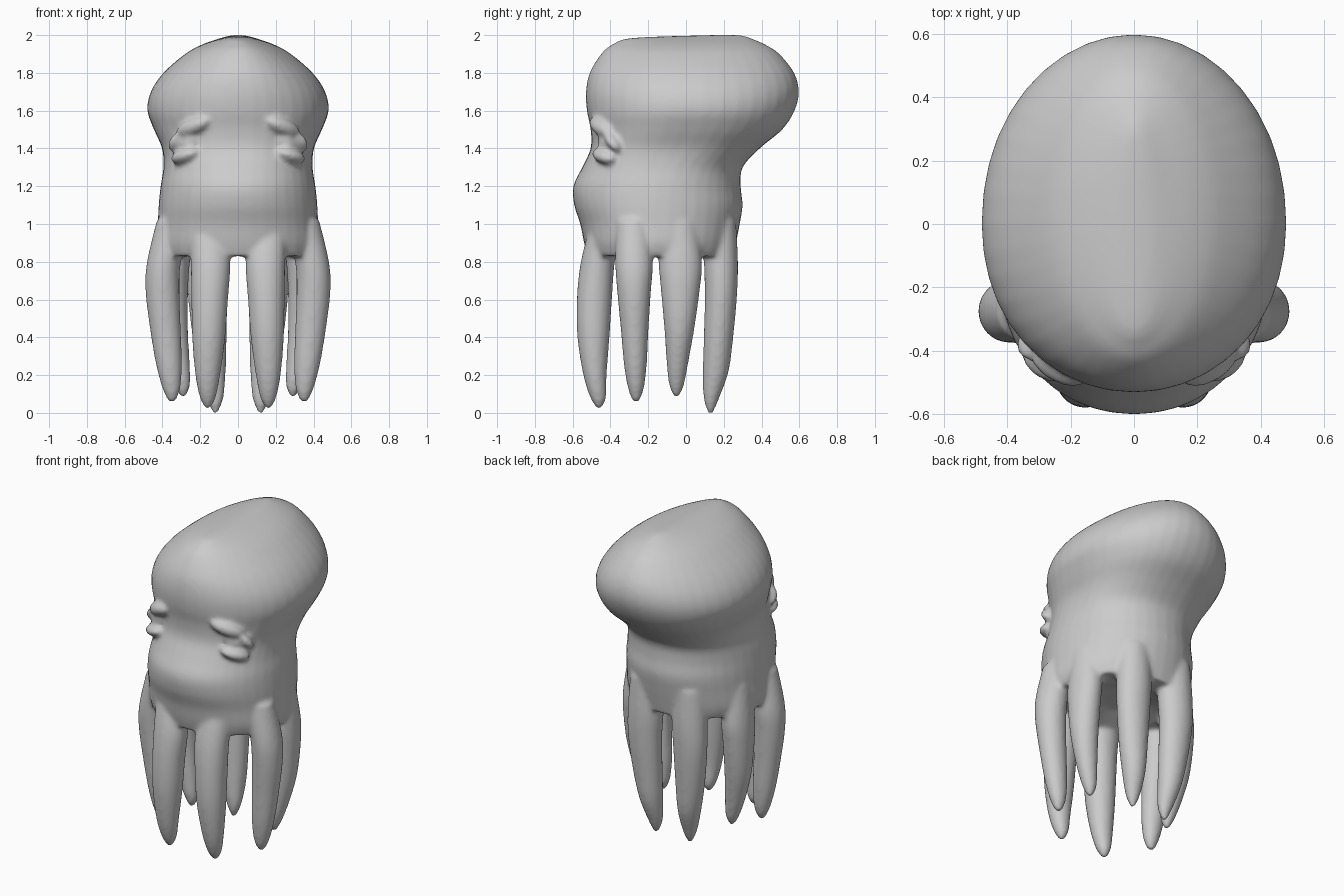
import bpy, bmesh, math
from mathutils import Matrix, Vector

bm = bmesh.new()
SEG = 40


def spline(rows, steps=5):
    """Smoothly resample a list of section rows (Catmull-Rom)."""
    out = []
    for i in range(len(rows) - 1):
        a, b, c, d = (rows[min(max(i + k, 0), len(rows) - 1)] for k in (-1, 0, 1, 2))
        for s in range(steps):
            t = s / steps
            out.append([0.5 * (2 * q + (r - p) * t + (2 * p - 5 * q + 4 * r - u) * t * t
                        + (3 * q - p - 3 * r + u) * t ** 3) for p, q, r, u in zip(a, b, c, d)])
    return out + [list(rows[-1])]


def loft(rings):
    """Skin closed rings of points, listed from top to bottom."""
    vs = [[bm.verts.new(p) for p in r] for r in rings]
    for a, b in zip(vs, vs[1:]):
        for i in range(SEG):
            j = (i + 1) % SEG
            bm.faces.new((a[i], b[i], b[j], a[j]))
    bm.faces.new(vs[0])
    bm.faces.new(vs[-1][::-1])


def section(x, z, w, yf, yb, ym, p):
    """Rounded section with separate front and back depths."""
    pts = []
    for i in range(SEG):
        t = 2 * math.pi * i / SEG
        c, s = math.cos(t), math.sin(t)
        cx = math.copysign(abs(c) ** (2 / p), c)
        sy = math.copysign(abs(s) ** (2 / p), s)
        pts.append((x + w * cx, ym + (yb - ym if s > 0 else ym - yf) * sy, z))
    return pts


# Mantle and head: z, half width, front y, back y, widest y, squareness
body = [(2.0, .03, .14, .29, .22, 2), (1.985, .09, -.28, .34, .10, 2),
        (1.95, .19, -.39, .42, .05, 2), (1.9, .28, -.45, .495, .02, 2),
        (1.8, .395, -.51, .573, 0, 2), (1.7, .462, -.53, .598, 0, 2.05),
        (1.6, .48, -.525, .575, 0, 2.1), (1.5, .445, -.505, .51, -.03, 2.2),
        (1.4, .402, -.505, .39, -.08, 2.3), (1.3, .395, -.55, .30, -.13, 2.2),
        (1.2, .41, -.597, .29, -.16, 2.1), (1.1, .42, -.592, .30, -.17, 2.1),
        (1.0, .425, -.56, .285, -.17, 2.1), (.9, .43, -.54, .265, -.17, 2.1),
        (.83, .41, -.52, .25, -.17, 2.1)]
rings = [section(0, *r) for r in spline(body)]
rings.append(section(0, .83, .28, -.40, .12, -.16, 2.1))
rings.append(section(0, .88, .10, -.25, 0, -.14, 2.1))
loft(rings)

# Tentacles: x, y, z, x radius, y radius
tentacles = [
    [(.16, -.42, 1.02, .10, .08), (.145, -.467, .80, .105, .09), (.15, -.485, .60, .097, .093),
     (.155, -.49, .40, .088, .085), (.16, -.482, .20, .066, .062), (.16, -.465, .08, .042, .042),
     (.16, -.46, .025, .014, .014)],
    [(.34, -.28, 1.02, .09, .09), (.392, -.275, .80, .09, .10), (.40, -.275, .65, .09, .09),
     (.385, -.272, .45, .082, .074), (.365, -.268, .25, .068, .06), (.352, -.265, .12, .045, .04),
     (.35, -.265, .055, .014, .014)],
    [(.32, -.04, 1.02, .09, .10), (.345, -.03, .80, .09, .115), (.352, -.03, .65, .088, .103),
     (.345, -.035, .45, .08, .08), (.318, -.045, .27, .062, .058), (.295, -.05, .15, .042, .04),
     (.29, -.05, .085, .014, .014)],
    [(.15, .18, 1.02, .10, .085), (.155, .185, .80, .11, .09), (.16, .185, .62, .105, .085),
     (.15, .172, .40, .09, .078), (.135, .158, .22, .07, .068), (.122, .135, .08, .045, .042),
     (.12, .13, .0, .015, .015)],
]
for rows in tentacles:
    for side in (1, -1):
        loft([section(side * x, z, rx, y - ry, y + ry, y, 2)
              for x, y, z, rx, ry in spline(rows, 4)])


# Eyelids and eyes: centre, radii, tilt within the face plane, turn around z
def blob(loc, radii, tilt, turn):
    for side in (1, -1):
        m = (Matrix.Translation((side * loc[0], loc[1], loc[2]))
             @ Matrix.Rotation(side * turn, 4, 'Z') @ Matrix.Rotation(side * tilt, 4, 'Y')
             @ Matrix.Diagonal(Vector((*radii, 1))))
        bmesh.ops.create_uvsphere(bm, u_segments=24, v_segments=14, radius=1, matrix=m)


blob((.235, -.445, 1.515), (.105, .055, .045), .35, .5)
blob((.325, -.385, 1.435), (.065, .045, .03), .85, .9)
blob((.275, -.425, 1.36), (.09, .065, .04), .25, .6)
blob((.265, -.415, 1.43), (.07, .045, .045), .4, .6)

bmesh.ops.recalc_face_normals(bm, faces=bm.faces)
mesh = bpy.data.meshes.new("octopus_body")
bm.to_mesh(mesh)
bm.free()
body_obj = bpy.data.objects.new("octopus_body", mesh)
bpy.context.collection.objects.link(body_obj)

# Fuse all parts into one soft skin
remesh = body_obj.modifiers.new("fuse", 'REMESH')
remesh.mode = 'VOXEL'
remesh.voxel_size = .013
remesh.use_smooth_shade = True
soften = body_obj.modifiers.new("soften", 'SMOOTH')
soften.factor = .5
soften.iterations = 8
